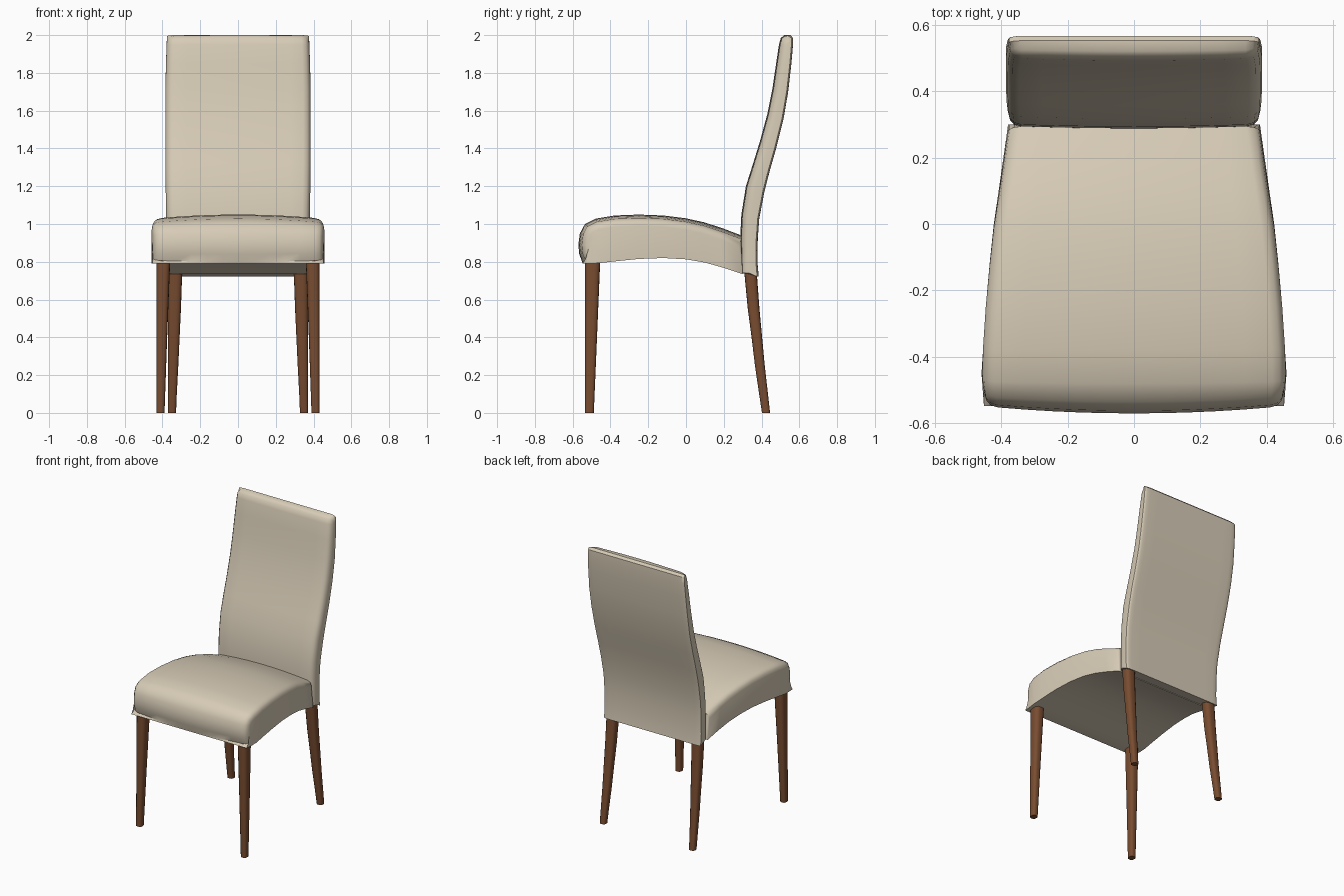
import bpy, bmesh, math
from mathutils import Vector

if "Cube" in bpy.data.objects:
    bpy.data.objects.remove(bpy.data.objects["Cube"])


def material(name, rgb):
    m = bpy.data.materials.new(name)
    m.diffuse_color = (*rgb, 1)
    m.use_nodes = True
    m.node_tree.nodes["Principled BSDF"].inputs["Base Color"].default_value = m.diffuse_color
    return m


CREAM = material("cream upholstery", (0.68, 0.60, 0.47))
WOOD = material("brown wood", (0.19, 0.073, 0.03))


def finish(bm, name, mat, angle=40):
    bmesh.ops.recalc_face_normals(bm, faces=bm.faces)
    me = bpy.data.meshes.new(name)
    bm.to_mesh(me)
    bm.free()
    ob = bpy.data.objects.new(name, me)
    bpy.context.collection.objects.link(ob)
    me.materials.append(mat)
    bpy.ops.object.select_all(action='DESELECT')
    ob.select_set(True)
    bpy.context.view_layer.objects.active = ob
    bpy.ops.object.shade_smooth_by_angle(angle=math.radians(angle))
    return ob


def bridge(bm, rings):
    n = len(rings[0])
    for a, b in zip(rings, rings[1:]):
        for i in range(n):
            j = (i + 1) % n
            bm.faces.new((a[i], a[j], b[j], b[i]))


def lerp_table(table, t):
    for (a, va), (b, vb) in zip(table, table[1:]):
        if t <= b:
            return va + (vb - va) * max(0, (t - a) / (b - a))
    return table[-1][1]


def normals(line):
    out = []
    for i in range(len(line)):
        t = (line[min(i + 1, len(line) - 1)] - line[max(i - 1, 0)]).normalized()
        out.append(Vector((t.y, -t.x)))
    return out


def cushion(name, face, rear, width, axis, crown, rear_round):
    """Loft a y-z profile across x, with a crowned face and rounded edges."""
    face = [Vector(p) for p in face]
    rear = [Vector(p) for p in rear]
    nf, nr = normals(face), normals(rear)
    edge = [(0, .042), (.005, .022), (.018, .007), (.04, 0)]   # (side inset, face inset)
    slices = [(-1, 1, e, d) for e, d in edge]
    slices += [(k / 5, abs(k / 5), .04 * abs(k / 5), 0) for k in range(-4, 5)]
    slices += [(1, 1, e, d) for e, d in reversed(edge)]
    bm = bmesh.new()
    rings = []
    for s, u, e, d in slices:
        ring = []
        pts = [(p + n * (crown * u * u + d), p) for p, n in zip(face, nf)]
        pts += [(p - n * d * rear_round, p) for p, n in reversed(list(zip(rear, nr)))]
        for p, orig in pts:
            w = lerp_table(width, orig[axis])
            x = s * w - math.copysign(e, s) if s else 0
            ring.append(bm.verts.new((x, p.x, p.y)))
        rings.append(ring)
    bridge(bm, rings)
    n, m = len(face), 2 * len(face)
    for ring in (rings[0], rings[-1]):
        for i in range(n - 1):
            bm.faces.new((ring[i], ring[i + 1], ring[m - 2 - i], ring[m - 1 - i]))
    return finish(bm, name, CREAM)


# Seat: crowned top with rolled front edge, arched underside
cushion("seat",
        [(-.55, .80), (-.565, .84), (-.57, .89), (-.562, .95), (-.535, 1.0), (-.48, 1.028),
         (-.38, 1.045), (-.25, 1.05), (-.12, 1.045), (0, 1.03), (.1, 1.008), (.2, .975), (.30, .937)],
        [(-.548, .79), (-.54, .79), (-.53, .79), (-.515, .79), (-.49, .791), (-.45, .794),
         (-.37, .803), (-.25, .815), (-.12, .82), (0, .813), (.1, .796), (.2, .768), (.30, .735)],
        [(-.57, .45), (-.45, .459), (-.2, .443), (0, .422), (.15, .40), (.30, .379)],
        0, .018, 0)

# Backrest: curved upright panel running down behind the seat
cushion("backrest",
        [(.285, .742), (.287, .85), (.288, .95), (.293, 1.05), (.317, 1.2), (.355, 1.32), (.392, 1.44),
         (.430, 1.58), (.458, 1.72), (.477, 1.85), (.492, 1.95), (.502, 1.985), (.52, 2.0)],
        [(.385, .722), (.378, .80), (.380, .92), (.388, 1.03), (.415, 1.17), (.443, 1.28), (.480, 1.41),
         (.517, 1.56), (.541, 1.70), (.557, 1.84), (.566, 1.94), (.566, 1.985), (.552, 2.0)],
        [(.7, .378), (1.0, .379), (1.3, .385), (1.7, .385), (1.9, .38), (2.0, .376)],
        1, .006, .2)


def leg(name, stations, side):
    """Tapered leg: stations are (z, x0, x1, y0, y1), with rounded square sections."""
    bm = bmesh.new()
    rings = []
    for z, x0, x1, y0, y1 in stations:
        ring = []
        for k in range(4):
            for a in (6, 27, 63, 84):
                t = math.radians(k * 90 + a)
                c, s = math.cos(t), math.sin(t)
                px = math.copysign(abs(c) ** .6, c)
                py = math.copysign(abs(s) ** .6, s)
                ring.append(bm.verts.new((side * ((x0 + x1) / 2 + px * (x1 - x0) / 2),
                                          (y0 + y1) / 2 + py * (y1 - y0) / 2, z)))
        rings.append(ring)
    bridge(bm, rings)
    bm.faces.new(rings[0])
    bm.faces.new(rings[-1])
    finish(bm, name, WOOD, 50)


# Legs: straight tapered front pair, backward-curving rear pair
front = [(0, .389, .431, -.535, -.488), (.4, .375, .432, -.535, -.471), (.83, .358, .432, -.535, -.453)]
rear = [(0, .328, .371, .402, .445), (.1, .324, .371, .387, .434), (.25, .316, .371, .365, .417),
        (.4, .309, .371, .347, .403), (.55, .302, .371, .327, .389), (.78, .294, .371, .305, .372)]
for side, label in ((-1, "left"), (1, "right")):
    leg("front_leg_" + label, front, side)
    leg("rear_leg_" + label, rear, side)
